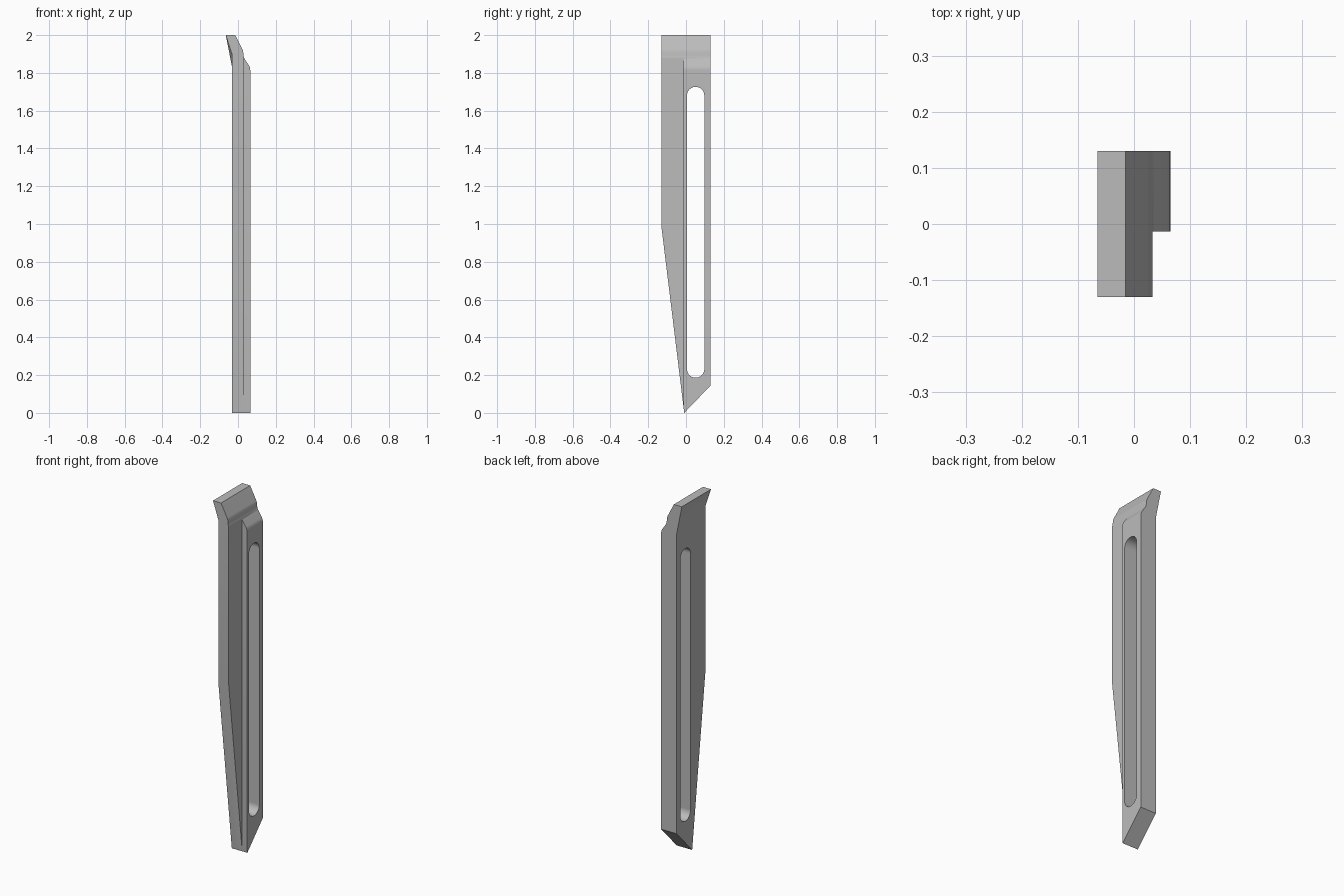
import bpy, bmesh, math
from mathutils import Vector

cube = bpy.data.objects.get("Cube")
if cube:
    bpy.data.objects.remove(cube, do_unlink=True)

grey = bpy.data.materials.new("plain grey")
grey.use_nodes = True
colour = (0.5, 0.5, 0.5, 1)
grey.diffuse_color = colour
grey.node_tree.nodes["Principled BSDF"].inputs["Base Color"].default_value = colour

HALF = 0.13        # half width along y
STEP_Y = -0.013    # where the thin blade meets the thick rail
THIN_X = 0.033     # face of the thin blade


def loft(name, ring_a, ring_b):
    """Closed solid between two matching outlines."""
    bm = bmesh.new()
    a = [bm.verts.new(p) for p in ring_a]
    b = [bm.verts.new(p) for p in ring_b]
    bm.faces.new(a)
    bm.faces.new(b[::-1])
    for i in range(len(a)):
        j = (i + 1) % len(a)
        bm.faces.new((a[i], b[i], b[j], a[j]))
    return finish(name, bm)


def finish(name, bm):
    bmesh.ops.recalc_face_normals(bm, faces=bm.faces)
    mesh = bpy.data.meshes.new(name)
    bm.to_mesh(mesh)
    bm.free()
    mesh.materials.append(grey)
    obj = bpy.data.objects.new(name, mesh)
    bpy.context.collection.objects.link(obj)
    return obj


def side_outline(y, bend_z):
    """Thickness profile with the hooked top; bend_z is where the back kinks."""
    pts = [(-0.032, 0), (0.065, 0), (0.065, 1.815), (0.063, 1.828), (0.058, 1.84),
           (0.036, 1.873), (0.031, 1.883), (0.029, 1.895), (0.027, 1.915),
           (0.023, 1.926), (-0.015, 2), (-0.065, 2), (-0.032, bend_z)]
    return [(x, y, z) for x, z in pts]


# Main body, its rear kink running higher toward the front
bar = loft("slotted_bar", side_outline(-HALF, 1.9), side_outline(HALF, 1.835))


# Trim the tapered front edge and the slanted foot
def trim(bm, p, q):
    (y0, z0), (y1, z1) = p, q
    bmesh.ops.bisect_plane(bm, geom=bm.verts[:] + bm.edges[:] + bm.faces[:],
                           plane_co=(0, y0, z0), plane_no=(0, z1 - z0, y0 - y1),
                           clear_outer=True)
    rim = [e for e in bm.edges if e.is_boundary]
    bmesh.ops.holes_fill(bm, edges=rim, sides=0)


bm = bmesh.new()
bm.from_mesh(bar.data)
twisted = [f for f in bm.faces if len({round(v.co.x, 3) for v in f.verts}) == 2
           and all(v.co.x < -0.03 for v in f.verts)]
bmesh.ops.triangulate(bm, faces=twisted)
trim(bm, (-HALF, 0.985), (-0.0095, 0))
trim(bm, (-0.0095, 0), (HALF, 0.145))
bmesh.ops.recalc_face_normals(bm, faces=bm.faces)
bm.to_mesh(bar.data)
bm.free()

# Cutter that thins the front blade
corners = [(THIN_X, -0.3), (0.2, -0.3), (0.2, STEP_Y), (THIN_X, STEP_Y)]
step_cutter = loft("step_cutter", [(x, y, -0.2) for x, y in corners],
                   [(x, y, 2.2) for x, y in corners])

# Cutter for the long round-ended slot
R, N = 0.046, 16
slot = []
for centre, start in ((1.68, 0), (0.232, math.pi)):
    for i in range(N + 1):
        t = start + math.pi * i / N
        slot.append((0.051 + R * math.cos(t), centre + R * math.sin(t)))
slot_cutter = loft("slot_cutter", [(-0.3, y, z) for y, z in slot],
                   [(0.3, y, z) for y, z in slot])

bpy.context.view_layer.objects.active = bar
for cutter in (step_cutter, slot_cutter):
    mod = bar.modifiers.new("cut", "BOOLEAN")
    mod.operation = "DIFFERENCE"
    mod.solver = "EXACT"
    mod.object = cutter
    cutter.hide_render = True
    bpy.ops.object.modifier_apply(modifier=mod.name)
    bpy.data.objects.remove(cutter, do_unlink=True)

# Soft kinks at the top, crisp edges elsewhere
bpy.ops.object.select_all(action="DESELECT")
bar.select_set(True)
bpy.ops.object.shade_smooth_by_angle(angle=math.radians(30))
weighted = bar.modifiers.new("weighted normals", "WEIGHTED_NORMAL")
weighted.keep_sharp = True
